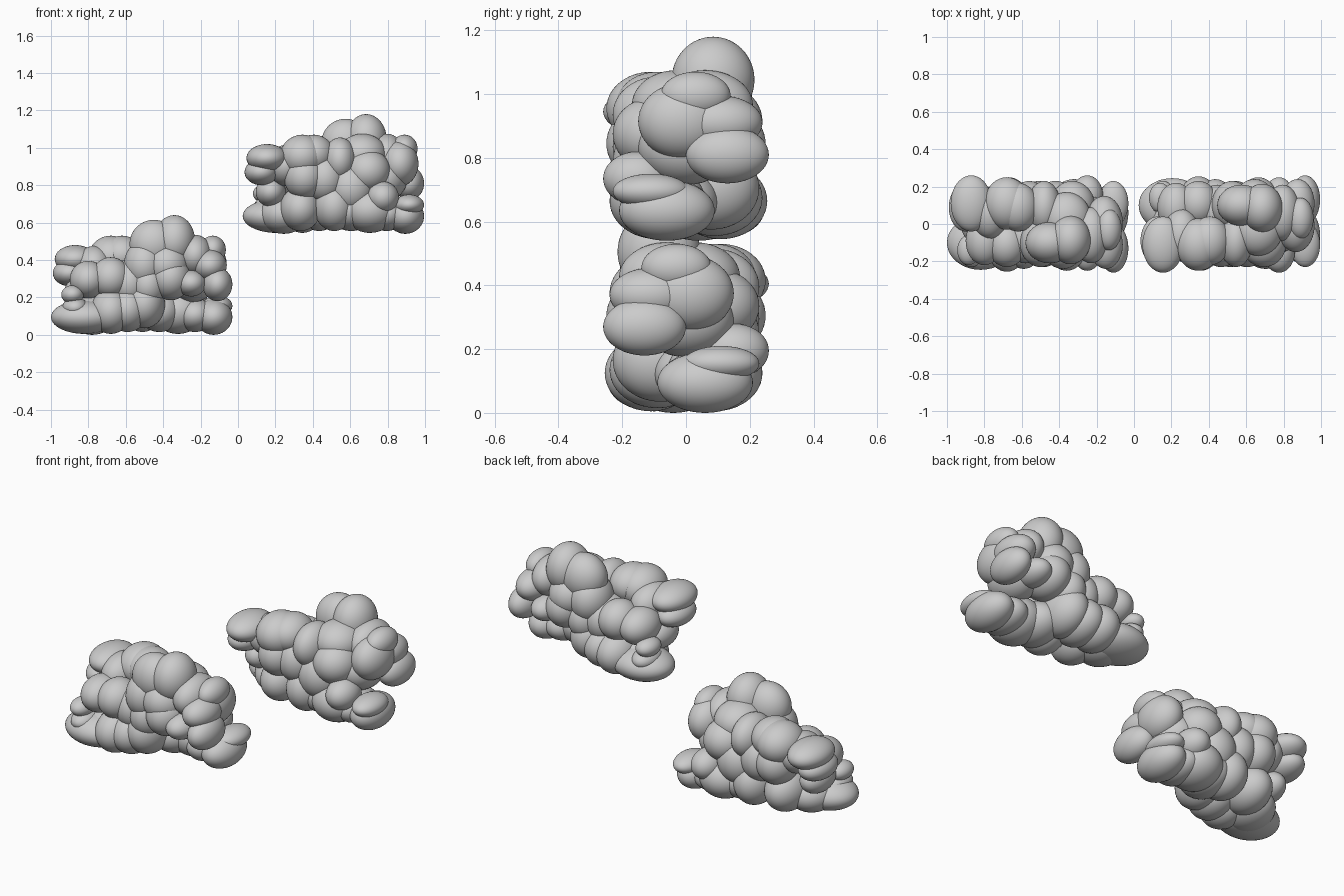
import bpy, bmesh
from mathutils import Matrix

# Each puff: centre x, y, z, then radii x, y, z
lower_bank = [
    (-.82, -.10, .10, .18, .145, .09),
    (-.87, -.13, .15, .07, .10, .055),
    (-.68, -.11, .13, .11, .145, .12),
    (-.59, -.09, .14, .11, .15, .12),
    (-.50, -.08, .17, .11, .15, .13),
    (-.69, .06, .14, .11, .15, .12),
    (-.78, -.04, .11, .13, .15, .105),
    (-.51, .09, .15, .11, .14, .13),
    (-.42, .05, .13, .12, .15, .11),
    (-.32, .09, .13, .14, .15, .12),
    (-.25, .15, .20, .085, .11, .085),
    (-.23, .06, .11, .10, .14, .09),
    (-.13, .06, .10, .10, .15, .095),
    (-.11, .11, .16, .08, .12, .055),
]
middle_bank = [
    (-.87, .11, .41, .11, .15, .075),
    (-.90, .09, .335, .09, .13, .07),
    (-.885, -.14, .22, .06, .08, .05),
    (-.85, .02, .23, .08, .12, .08),
    (-.80, -.09, .30, .10, .13, .10),
    (-.68, -.11, .31, .105, .12, .11),
    (-.58, -.07, .28, .11, .14, .13),
    (-.77, .06, .37, .10, .14, .11),
    (-.67, .12, .31, .11, .13, .12),
    (-.56, .10, .30, .11, .13, .13),
    (-.42, .11, .25, .12, .12, .13),
    (-.33, .10, .34, .12, .13, .115),
    (-.48, -.10, .27, .10, .13, .12),
    (-.36, -.11, .31, .11, .14, .12),
    (-.25, -.14, .28, .08, .11, .07),
    (-.24, .00, .30, .12, .15, .12),
    (-.11, -.13, .275, .08, .13, .09),
    (-.15, -.11, .375, .09, .13, .085),
    (-.16, .01, .38, .10, .14, .12),
]
crown = [
    (-.68, .11, .42, .12, .14, .115),
    (-.62, .09, .43, .11, .13, .105),
    (-.48, .09, .40, .09, .14, .12),
    (-.50, -.10, .38, .11, .13, .13),
    (-.45, -.10, .49, .13, .11, .13),
    (-.34, -.085, .51, .11, .13, .135),
    (-.38, -.10, .38, .12, .14, .12),
    (-.36, .03, .43, .13, .14, .11),
    (-.23, -.06, .43, .095, .15, .11),
    (-.135, -.03, .46, .07, .11, .075),
]


def build(name, puffs, place):
    bm = bmesh.new()
    for x, y, z, a, b, c in puffs:
        bmesh.ops.create_icosphere(
            bm, subdivisions=4, radius=1,
            matrix=place @ Matrix.Translation((x, y, z - .005)) @ Matrix.Diagonal((a, b, c, 1)))
    bmesh.ops.recalc_face_normals(bm, faces=bm.faces)
    for f in bm.faces:
        f.smooth = True
    me = bpy.data.meshes.new(name)
    bm.to_mesh(me)
    bm.free()
    bpy.context.collection.objects.link(bpy.data.objects.new(name, me))


# Low cloud, and the high cloud as its front-to-back mirror image
places = {
    "low_cloud": Matrix.Identity(4),
    "high_cloud": Matrix.Translation((1.025, 0, .54)) @ Matrix.Diagonal((1, -1, 1, 1)),
}
for cloud, place in places.items():
    build(cloud + "_base", lower_bank, place)
    build(cloud + "_body", middle_bank, place)
    build(cloud + "_crown", crown, place)
